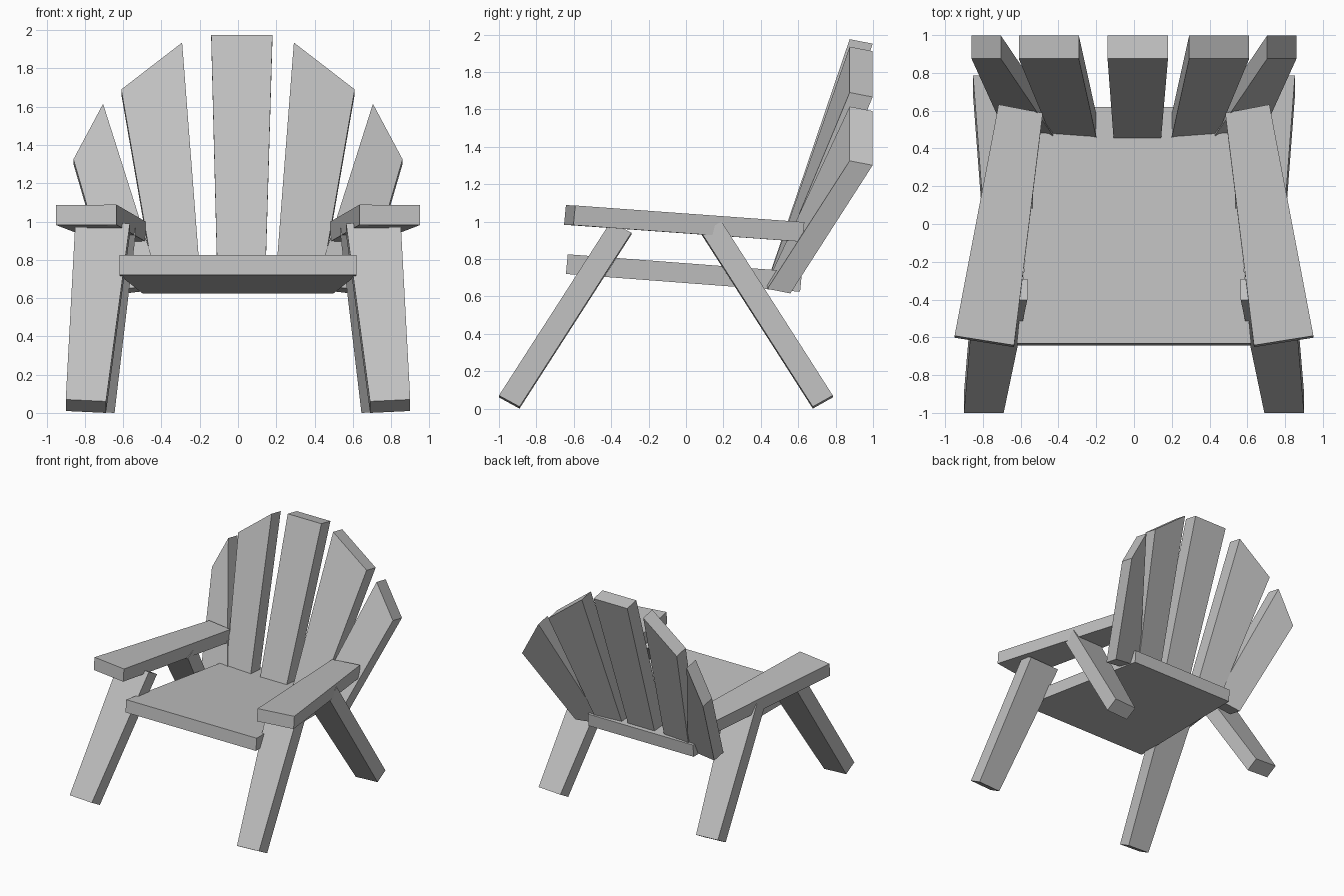
import bpy, bmesh
from mathutils import Vector

if "Cube" in bpy.data.objects:
    bpy.data.objects.remove(bpy.data.objects["Cube"])

grey = bpy.data.materials.new("weathered grey")
grey.diffuse_color = (0.53, 0.53, 0.53, 1)
grey.use_nodes = True
grey.node_tree.nodes["Principled BSDF"].inputs["Base Color"].default_value = grey.diffuse_color


def board(name, quad, offset, side=1):
    """Board made of a four-cornered face pushed along an offset; side=-1 mirrors it in x."""
    bm = bmesh.new()
    flip = lambda p: Vector((p[0] * side, p[1], p[2]))
    a = [bm.verts.new(flip(p)) for p in quad]
    b = [bm.verts.new(flip(Vector(p) + Vector(offset))) for p in quad]
    bm.faces.new(a)
    bm.faces.new(b[::-1])
    for i in range(4):
        j = (i + 1) % 4
        bm.faces.new((a[j], a[i], b[i], b[j]))
    bmesh.ops.recalc_face_normals(bm, faces=bm.faces)
    mesh = bpy.data.meshes.new(name)
    bm.to_mesh(mesh)
    bm.free()
    mesh.materials.append(grey)
    obj = bpy.data.objects.new(name, mesh)
    bpy.context.collection.objects.link(obj)


# Seat, tapering and sloping down to the back
board("seat", [(-0.62, -0.632, 0.825), (0.62, -0.632, 0.825),
               (0.5, 0.62, 0.73), (-0.5, 0.62, 0.73)], (0, -0.01, -0.105))

# Central back slat
slat = (0, 0.123, -0.024)
board("back_slat_centre", [(-0.107, 0.435, 0.68), (0.142, 0.435, 0.68),
                           (0.18, 0.875, 1.975), (-0.14, 0.875, 1.975)], slat)

for side, label in ((1, "right"), (-1, "left")):
    # Fanned back slats: bottom inner, bottom outer, top outer, top inner
    board("back_slat_middle_" + label, [(0.195, 0.437, 0.68), (0.435, 0.455, 0.68),
          (0.61, 0.875, 1.69), (0.292, 0.875, 1.935)], slat, side)
    board("back_slat_outer_" + label, [(0.405, 0.432, 0.67), (0.66, 0.435, 0.64),
          (0.86, 0.875, 1.325), (0.705, 0.875, 1.615)], slat, side)
    # Armrest
    board("armrest_" + label, [(0.635, -0.642, 1.088), (0.95, -0.592, 1.086),
          (0.717, 0.633, 0.997), (0.483, 0.588, 1.0)], (0, -0.01, -0.105), side)
    # Splayed legs, wider at the top
    board("front_leg_" + label, [(0.69, -1.0, 0.06), (0.9, -1.0, 0.07),
          (0.85, -0.402, 1.0), (0.565, -0.402, 0.99)], (0, 0.11, -0.06), side)
    board("back_leg_" + label, [(0.645, 0.785, 0.06), (0.852, 0.785, 0.07),
          (0.807, 0.19, 1.0), (0.535, 0.19, 0.99)], (0, -0.107, -0.06), side)
